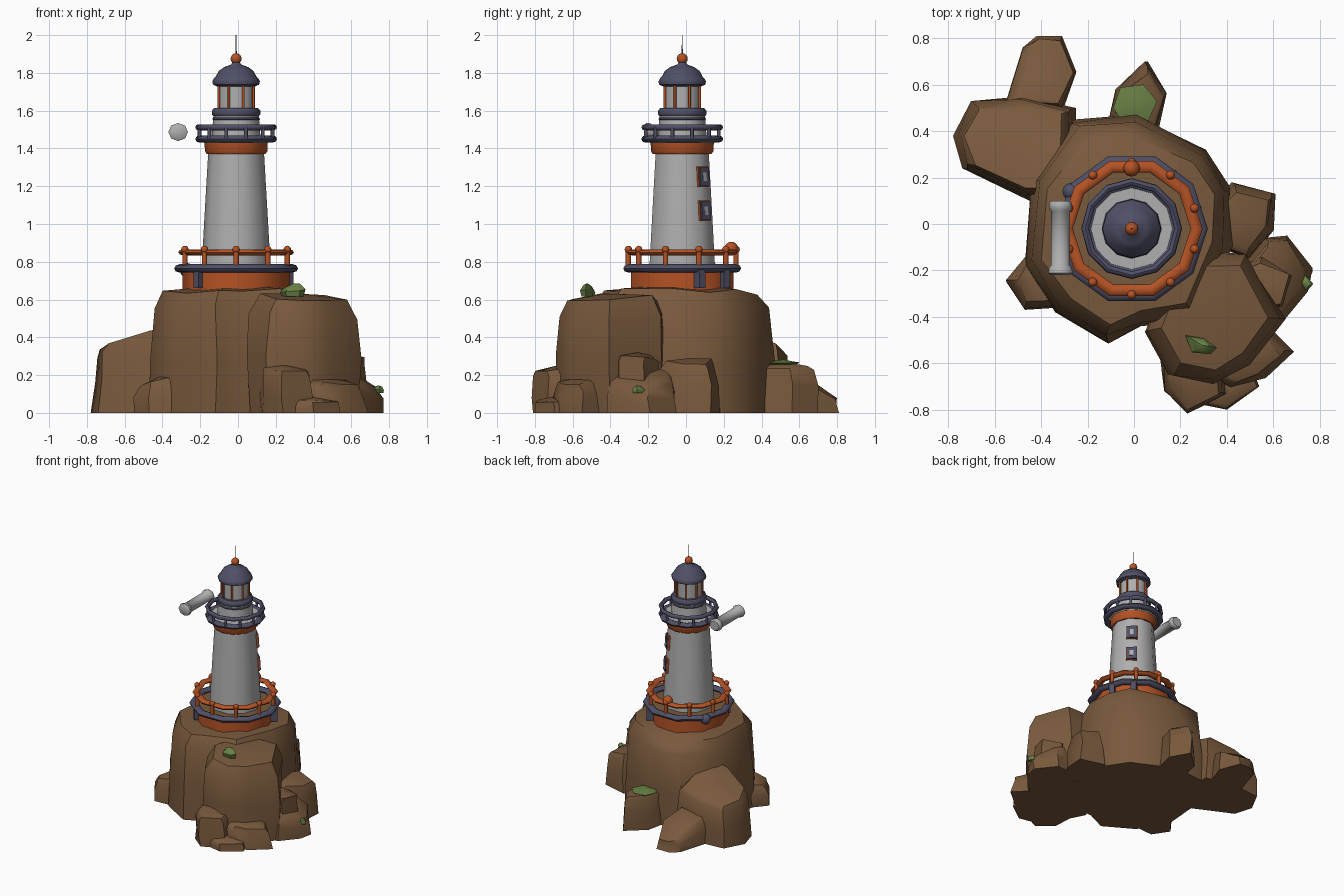
import bpy, bmesh, math, random
from mathutils import Vector, Matrix

if "Cube" in bpy.data.objects:
    bpy.data.objects.remove(bpy.data.objects["Cube"])

random.seed(4)
CX, CY = -0.01, -0.02  # tower axis


def mat(name, c):
    m = bpy.data.materials.new(name)
    m.diffuse_color = (*c, 1)
    m.use_nodes = True
    m.node_tree.nodes["Principled BSDF"].inputs["Base Color"].default_value = m.diffuse_color
    return m


BROWN = mat("rock brown", (0.19, 0.1, 0.046))
WHITE = mat("wall white", (0.43, 0.43, 0.43))
BLUE = mat("slate blue", (0.08, 0.08, 0.135))
ORANGE = mat("rust orange", (0.46, 0.085, 0.018))
GREEN = mat("moss green", (0.14, 0.22, 0.06))


def finish(name, bm, m, angle=30):
    bmesh.ops.recalc_face_normals(bm, faces=bm.faces[:])
    me = bpy.data.meshes.new(name)
    bm.to_mesh(me)
    bm.free()
    me.materials.append(m)
    ob = bpy.data.objects.new(name, me)
    bpy.context.collection.objects.link(ob)
    bpy.ops.object.select_all(action='DESELECT')
    ob.select_set(True)
    bpy.context.view_layer.objects.active = ob
    bpy.ops.object.shade_smooth_by_angle(angle=math.radians(angle))
    return ob


def lathe(name, prof, n, m, closed=False, off=0.0):
    """Revolve (radius, z) points about the tower axis."""
    bm = bmesh.new()
    rings = []
    for r, z in prof:
        rings.append([bm.verts.new((CX + r * math.cos(off + k * math.tau / n),
                                    CY + r * math.sin(off + k * math.tau / n), z)) for k in range(n)])
    pairs = list(zip(rings, rings[1:]))
    if closed:
        pairs.append((rings[-1], rings[0]))
    for a, b in pairs:
        for k in range(n):
            j = (k + 1) % n
            bm.faces.new((a[k], a[j], b[j], b[k]))
    if not closed:
        bm.faces.new(rings[0])
        bm.faces.new(rings[-1])
    return finish(name, bm, m, 46)


def tube_ring(name, R, z, t, h, n, m, off=0.0):
    prof = [(R + t * math.cos(a * math.tau / 8), z + h * math.sin(a * math.tau / 8)) for a in range(8)]
    return lathe(name, prof, n, m, True, off)


def posts(name, R, z0, z1, r, n, m, off=0.0, ball=0.0):
    bm = bmesh.new()
    for k in range(n):
        a = off + k * math.tau / n
        p = Vector((CX + R * math.cos(a), CY + R * math.sin(a), 0))
        bmesh.ops.create_cone(bm, cap_ends=True, segments=8, radius1=r, radius2=r, depth=z1 - z0,
                              matrix=Matrix.Translation(p + Vector((0, 0, (z0 + z1) / 2))))
        if ball:
            bmesh.ops.create_uvsphere(bm, u_segments=8, v_segments=6, radius=ball,
                                      matrix=Matrix.Translation(p + Vector((0, 0, z1))))
    return finish(name, bm, m, 50)


def sphere(name, loc, r, m):
    bm = bmesh.new()
    bmesh.ops.create_uvsphere(bm, u_segments=12, v_segments=8, radius=r, matrix=Matrix.Translation(loc))
    return finish(name, bm, m, 60)


def radial_box(name, az, R, side, z, size, m, tilt=0.0):
    """Box on the tower wall: size = depth, width, height."""
    bm = bmesh.new()
    M = (Matrix.Translation((CX, CY, z)) @ Matrix.Rotation(math.radians(az), 4, 'Z')
         @ Matrix.Translation((R, side, 0)) @ Matrix.Rotation(tilt, 4, 'Y'))
    bmesh.ops.create_cube(bm, size=1, matrix=M @ Matrix.Diagonal((*size, 1)))
    return finish(name, bm, m)


def rock(name, pts, h, levels, slope=(0, 0), rise=0.02, m=BROWN, z0=0.0, jit=0.012):
    """Faceted boulder: outline pts, scaled at each (height fraction, scale)."""
    bm = bmesh.new()
    cx = sum(p[0] for p in pts) / len(pts)
    cy = sum(p[1] for p in pts) / len(pts)
    n = len(pts)
    rings = []
    for i, (f, s) in enumerate(levels):
        ring = []
        for x, y in pts:
            dx, dy = (x - cx) * s, (y - cy) * s
            j = [random.uniform(-jit, jit) if i else 0 for _ in range(3)]
            z = z0 + f * (h + slope[0] * dx + slope[1] * dy)
            ring.append(bm.verts.new((cx + dx + j[0], cy + dy + j[1], z + j[2])))
        rings.append(ring)
    for a, b in zip(rings, rings[1:]):
        for k in range(n):
            j = (k + 1) % n
            bm.faces.new((a[k], a[j], b[j], b[k]))
    bm.faces.new(rings[0])
    top = bm.verts.new((cx, cy, z0 + h + rise))
    for k in range(n):
        bm.faces.new((rings[-1][k], rings[-1][(k + 1) % n], top))
    return finish(name, bm, m, 42)


# Rock island
STEEP = [(0, 1), (0.4, 0.99), (0.88, 0.94), (1, 0.82)]
SOFT = [(0, 1), (0.55, 0.94), (0.9, 0.84), (1, 0.7)]
rock("main_rock", [(-0.44, 0.2), (-0.26, 0.45), (0, 0.47), (0.31, 0.32), (0.42, 0.15), (0.42, -0.1),
                   (0.28, -0.42), (0.03, -0.44), (-0.12, -0.51), (-0.34, -0.38), (-0.47, -0.17)],
     0.645, STEEP, (0.02, -0.02), 0.035)
rock("front_right_lobe", [(0.05, -0.46), (0.2, -0.1), (0.48, -0.12), (0.65, -0.4), (0.5, -0.6),
                          (0.35, -0.69), (0.15, -0.66)],
     0.61, [(0, 0.95), (0.5, 1), (0.85, 0.96), (1, 0.78)], (-0.08, 0.05), 0.02)
rock("back_left_rock", [(-0.78, 0.38), (-0.7, 0.53), (-0.48, 0.55), (-0.25, 0.5), (-0.25, 0.1),
                        (-0.45, 0.1), (-0.74, 0.24)],
     0.37, [(0, 1), (0.5, 0.95), (0.9, 0.89), (1, 0.77)], (0.18, -0.25))
rock("back_rock", [(-0.56, 0.5), (-0.48, 0.76), (-0.42, 0.81), (-0.31, 0.81), (-0.25, 0.65), (-0.31, 0.48)],
     0.15, SOFT, (0, -0.55))
rock("back_middle_rock", [(-0.12, 0.4), (-0.08, 0.58), (0.06, 0.7), (0.14, 0.56), (0.1, 0.38)],
     0.25, SOFT, (0, 0))
rock("right_rock", [(0.36, 0.1), (0.42, 0.18), (0.61, 0.13), (0.6, -0.03), (0.5, -0.15), (0.36, -0.1)],
     0.27, SOFT, (-0.15, 0))
rock("right_outer_rock", [(0.45, -0.2), (0.56, -0.06), (0.66, -0.05), (0.77, -0.19), (0.75, -0.29),
                          (0.64, -0.42), (0.5, -0.42)], 0.19, SOFT, (-0.5, 0))
rock("right_step_rock", [(0.48, -0.18), (0.54, -0.14), (0.68, -0.22), (0.64, -0.36), (0.5, -0.38)],
     0.3, STEEP)
rock("front_corner_rock", [(0.38, -0.5), (0.6, -0.46), (0.69, -0.55), (0.56, -0.66), (0.42, -0.72), (0.3, -0.66)],
     0.16, SOFT, (-0.2, 0.2))
rock("front_rock", [(0.13, -0.72), (0.12, -0.58), (0.38, -0.58), (0.39, -0.74), (0.24, -0.81)],
     0.23, STEEP, (0, 0.15))
rock("front_low_rock", [(0.25, -0.77), (0.4, -0.8), (0.54, -0.7), (0.5, -0.6), (0.25, -0.65)], 0.065, STEEP, jit=0.005)
rock("left_rock", [(-0.55, -0.25), (-0.44, -0.12), (-0.32, -0.2), (-0.32, -0.36), (-0.47, -0.37)],
     0.17, SOFT, (0.3, 0))

# Moss and shrubs
LEAF = [(0, 0.8), (0.5, 1), (1, 0.55)]
rock("front_shrub", [(0.22, -0.48), (0.3, -0.49), (0.36, -0.53), (0.33, -0.56), (0.25, -0.55)],
     0.06, LEAF, (0.2, 0), 0.01, GREEN, 0.615, 0.004)
rock("back_moss", [(-0.09, 0.5), (-0.06, 0.59), (0.04, 0.6), (0.1, 0.53), (0.06, 0.44), (-0.05, 0.44)],
     0.02, LEAF, (0, 0), 0.008, GREEN, 0.255, 0.003)
rock("right_shrub", [(0.71, -0.25), (0.74, -0.22), (0.775, -0.26), (0.75, -0.285)],
     0.035, LEAF, (0, 0), 0.005, GREEN, 0.105, 0.003)

# Lower terrace
lathe("terrace_drum", [(0.285, 0.6), (0.285, 0.75)], 10, ORANGE)
lathe("terrace_floor", [(0.275, 0.7), (0.275, 0.757)], 10, BROWN)
tube_ring("terrace_edge", 0.3, 0.765, 0.028, 0.022, 10, BLUE)
tube_ring("terrace_rail", 0.28, 0.85, 0.026, 0.016, 10, ORANGE)
posts("terrace_posts", 0.285, 0.77, 0.865, 0.014, 10, ORANGE, math.pi / 2, 0.02)
sphere("terrace_back_ball", (CX, 0.24, 0.87), 0.036, ORANGE)
sphere("terrace_blue_ball", (-0.27, 0.14, 0.755), 0.038, BLUE)
for i, (az, s) in enumerate([(35, -0.08), (35, 0.08), (225, 0)]):
    radial_box(f"terrace_bracket_{i}", az, 0.275, s, 0.71, (0.05, 0.04, 0.1), BLUE)

# Tower
lathe("tower_wall", [(0.185, 0.66), (0.181, 0.8), (0.164, 1.1), (0.147, 1.39)], 10, WHITE)
lathe("tower_band", [(0.155, 1.37), (0.165, 1.385), (0.168, 1.44)], 12, ORANGE)

# Windows, facing back right
for i, z in enumerate((1.07, 1.25)):
    R = 0.165 - (z - 1.07) * 0.06
    t = -0.06
    radial_box(f"window_surround_{i}", 46, R - 0.01, 0, z, (0.028, 0.078, 0.108), ORANGE, t)
    radial_box(f"window_frame_{i}", 46, R - 0.003, 0, z, (0.03, 0.068, 0.098), BLUE, t)
    radial_box(f"window_pane_{i}", 46, R + 0.012, 0, z, (0.003, 0.026, 0.045), WHITE, t)

# Gallery
lathe("gallery_floor", [(0.17, 1.43), (0.19, 1.455), (0.19, 1.463)], 12, WHITE)
tube_ring("gallery_edge", 0.193, 1.45, 0.024, 0.019, 12, BLUE)
tube_ring("gallery_rail", 0.2, 1.512, 0.016, 0.016, 12, BLUE)
posts("gallery_posts", 0.2, 1.45, 1.515, 0.01, 12, BLUE, math.pi / 12)

# Lantern room
lathe("lantern_base", [(0.13, 1.45), (0.12, 1.58)], 12, WHITE)
tube_ring("lantern_base_trim", 0.112, 1.556, 0.014, 0.01, 12, BLUE)
lathe("lantern_sill", [(0.12, 1.57), (0.128, 1.58), (0.128, 1.6), (0.115, 1.615)], 12, BLUE)
lathe("lantern_glass", [(0.095, 1.6), (0.095, 1.74)], 12, WHITE)
posts("lantern_bars", 0.1, 1.6, 1.74, 0.007, 8, ORANGE, math.pi / 8)

# Dome, finial and spire
lathe("dome", [(0.1, 1.728), (0.122, 1.738), (0.126, 1.755), (0.118, 1.77), (0.108, 1.78), (0.092, 1.81),
               (0.065, 1.83), (0.025, 1.845), (0.018, 1.86)], 12, BLUE)
sphere("finial_ball", (CX, CY, 1.875), 0.029, ORANGE)
lathe("spire", [(0.004, 1.88), (0.002, 2.0)], 6, BLUE)

# Floating horn beside the gallery: a thin body with wider ends along y
bm = bmesh.new()
rings = []
for y, r in [(-0.22, 0.04), (-0.212, 0.052), (-0.187, 0.05), (-0.178, 0.041), (0.055, 0.041), (0.064, 0.05),
             (0.09, 0.05), (0.1, 0.04)]:
    rings.append([bm.verts.new((-0.317 + r * math.cos(k * math.tau / 8), y,
                                1.487 + r * 0.92 * math.sin(k * math.tau / 8))) for k in range(8)])
for a, b in zip(rings, rings[1:]):
    for k in range(8):
        bm.faces.new((a[k], a[(k + 1) % 8], b[(k + 1) % 8], b[k]))
bm.faces.new(rings[0])
bm.faces.new(rings[-1])
finish("side_horn", bm, WHITE, 46)
